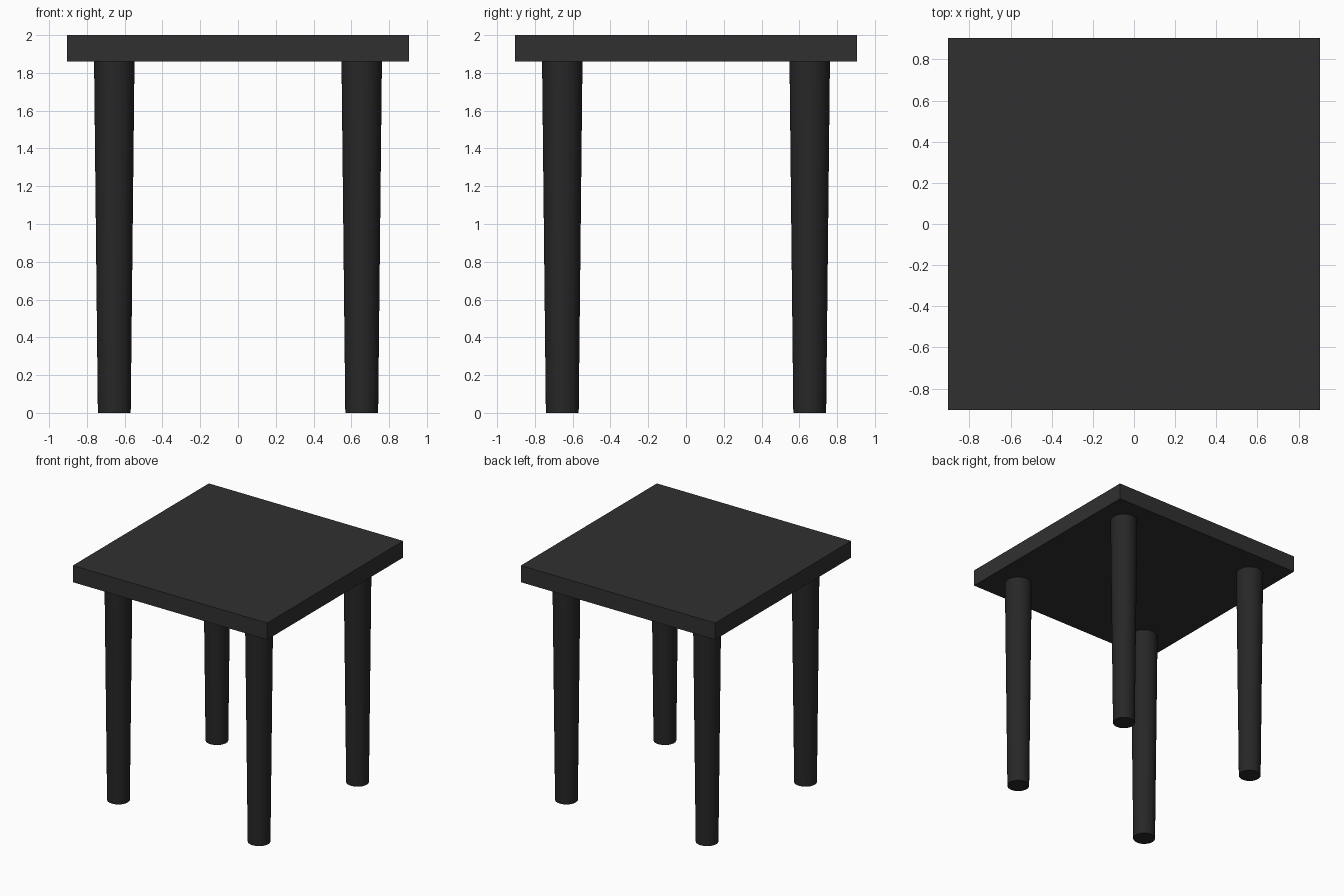
import bpy

if "Cube" in bpy.data.objects:
    bpy.data.objects.remove(bpy.data.objects["Cube"])


def material(name, value):
    mat = bpy.data.materials.new(name)
    mat.diffuse_color = (value, value, value * 1.04, 1)
    mat.use_nodes = True
    mat.node_tree.nodes["Principled BSDF"].inputs["Base Color"].default_value = mat.diffuse_color
    return mat


top_black = material("top_black", 0.03)
leg_black = material("leg_black", 0.02)

HALF, TOP, UNDERSIDE = 0.905, 2.0, 1.86
LEG_POS, R_FOOT, R_TOP = 0.655, 0.087, 0.107

# Square slab table top
bpy.ops.mesh.primitive_cube_add(size=1, location=(0, 0, (TOP + UNDERSIDE) / 2))
table_top = bpy.context.object
table_top.name = "table_top"
table_top.scale = (2 * HALF, 2 * HALF, TOP - UNDERSIDE)
bpy.ops.object.transform_apply(location=False, rotation=False, scale=True)
table_top.data.materials.append(top_black)

# Four round legs, tapering towards the floor
for depth, sy in (("front", -1), ("back", 1)):
    for side, sx in (("left", -1), ("right", 1)):
        bpy.ops.mesh.primitive_cone_add(
            vertices=48, radius1=R_FOOT, radius2=R_TOP, depth=UNDERSIDE,
            location=(sx * LEG_POS, sy * LEG_POS, UNDERSIDE / 2))
        leg = bpy.context.object
        leg.name = f"{depth}_{side}_leg"
        leg.data.materials.append(leg_black)
        bpy.ops.object.shade_smooth_by_angle()
